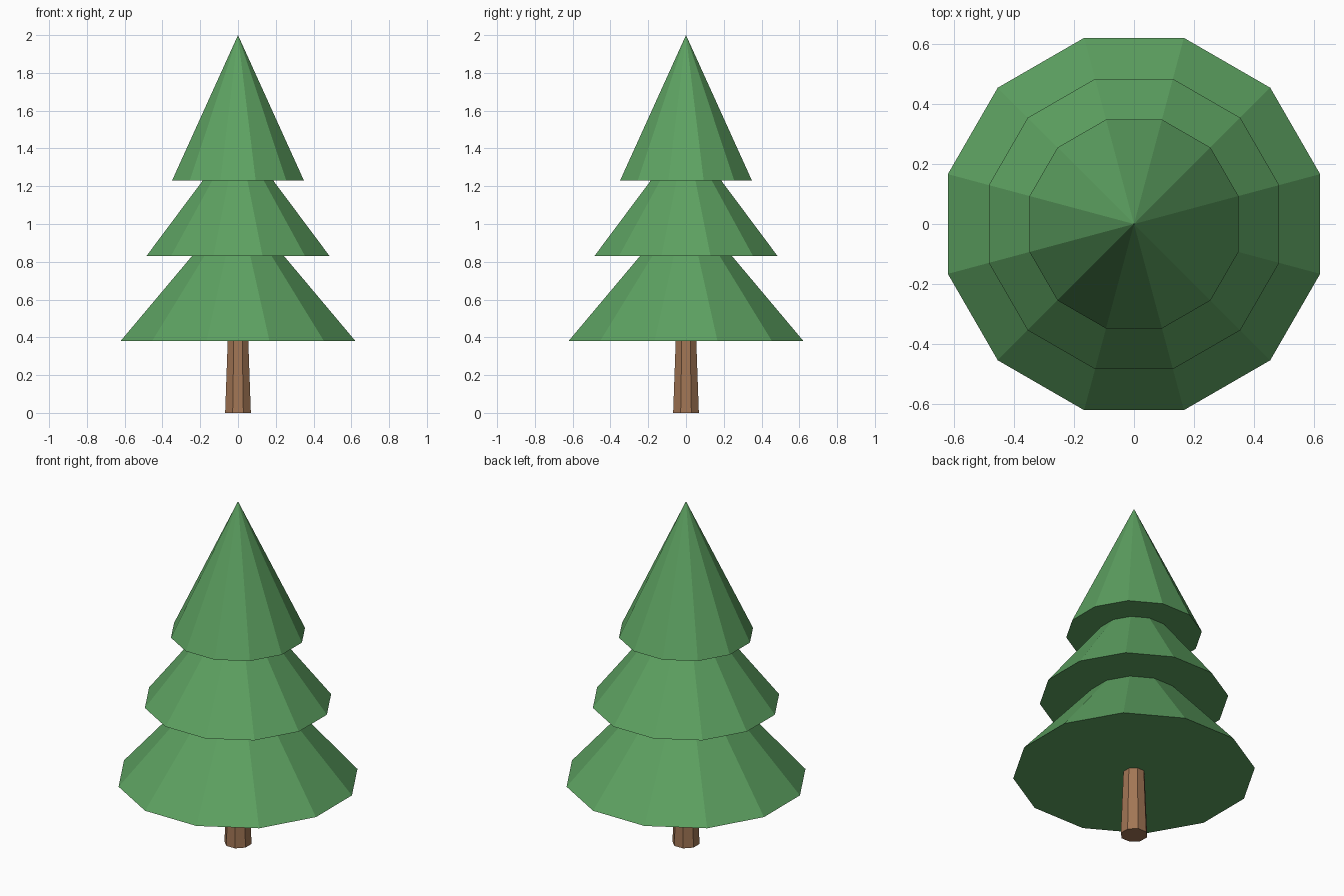
import bpy
import math

cube = bpy.data.objects.get("Cube")
if cube:
    bpy.data.objects.remove(cube, do_unlink=True)


def make_material(name, colour):
    mat = bpy.data.materials.new(name)
    mat.use_nodes = True
    mat.diffuse_color = colour
    mat.node_tree.nodes["Principled BSDF"].inputs["Base Color"].default_value = colour
    return mat


def add_cone(name, sides, half_width, top_half_width, bottom, top, mat):
    """Faceted cone with a flat side facing each axis; widths are across flats."""
    to_corner = 1 / math.cos(math.pi / sides)
    bpy.ops.mesh.primitive_cone_add(
        vertices=sides,
        radius1=half_width * to_corner,
        radius2=top_half_width * to_corner,
        depth=top - bottom,
        location=(0, 0, (bottom + top) / 2),
        rotation=(0, 0, math.pi / sides),
    )
    obj = bpy.context.object
    obj.name = name
    obj.data.materials.append(mat)
    return obj


green = make_material("leaf green", (0.11, 0.36, 0.12, 1))
brown = make_material("bark brown", (0.36, 0.18, 0.09, 1))

# Tapered trunk, ending just inside the lowest tier
add_cone("trunk", 8, 0.068, 0.053, 0, 0.42, brown)

# Three overlapping foliage tiers: name, half width, bottom, tip
tiers = [
    ("lower_foliage", 0.622, 0.38, 1.12),
    ("middle_foliage", 0.485, 0.83, 1.48),
    ("upper_foliage", 0.349, 1.23, 2.0),
]
for name, half_width, bottom, tip in tiers:
    add_cone(name, 12, half_width, 0, bottom, tip, green)
